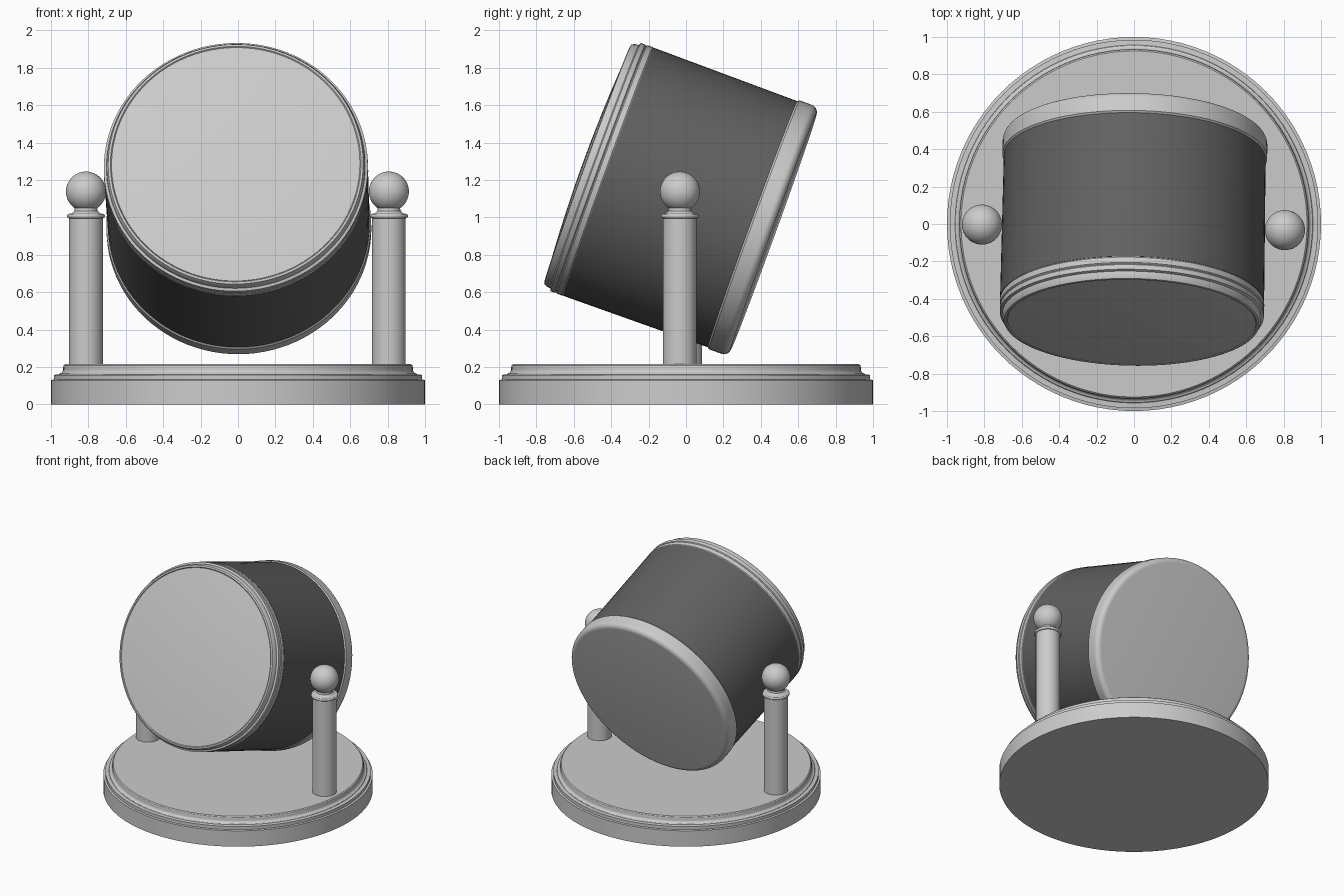
import bpy, bmesh
from math import radians, sin, cos, pi
from mathutils import Matrix, Vector

if "Cube" in bpy.data.objects:
    bpy.data.objects.remove(bpy.data.objects["Cube"])

SEG = 96
TILT = radians(20)

# whole upper assembly is turned very slightly on the base
TURN = Matrix.Translation((-0.003, -0.018, 0)) @ Matrix.Rotation(radians(-1.05), 4, 'Z')


def lathe(name, profile, matrix=Matrix.Identity(4), seg=SEG):
    """Spin a list of (radius, height) points around z."""
    bm = bmesh.new()
    rings = []
    for r, z in profile:
        if r == 0:
            rings.append([bm.verts.new((0, 0, z))])
        else:
            rings.append([bm.verts.new((r * cos(2 * pi * i / seg), r * sin(2 * pi * i / seg), z))
                          for i in range(seg)])
    for a, b in zip(rings, rings[1:]):
        for i in range(seg):
            j = (i + 1) % seg
            if len(a) == 1:
                bm.faces.new((a[0], b[j], b[i]))
            elif len(b) == 1:
                bm.faces.new((a[i], a[j], b[0]))
            else:
                bm.faces.new((a[i], a[j], b[j], b[i]))
    bmesh.ops.recalc_face_normals(bm, faces=bm.faces)
    mesh = bpy.data.meshes.new(name)
    bm.to_mesh(mesh)
    bm.free()
    ob = bpy.data.objects.new(name, mesh)
    bpy.context.collection.objects.link(ob)
    ob.matrix_world = matrix
    bpy.ops.object.select_all(action='DESELECT')
    ob.select_set(True)
    bpy.context.view_layer.objects.active = ob
    bpy.ops.object.shade_smooth_by_angle(angle=radians(30))
    return ob


def arc(cr, cz, radius, a0, a1, n):
    """Profile points on a circular arc, angles in degrees."""
    return [(max(0, cr + radius * cos(radians(a0 + (a1 - a0) * k / n))),
             cz + radius * sin(radians(a0 + (a1 - a0) * k / n))) for k in range(n + 1)]


# stepped round base with a cove moulding
lathe("base", [(0, 0), (1.0, 0), (1.0, 0.13), (0.985, 0.133), (0.985, 0.158), (0.957, 0.16)]
      + arc(0.957, 0.187, 0.022, -100, -180, 5)
      + [(0.935, 0.198), (0.932, 0.209), (0.925, 0.215), (0.915, 0.215), (0, 0.215)])

# two side posts with collar and ball top
for side, x in (("left", -0.81), ("right", 0.81)):
    place = TURN @ Matrix.Translation((x, 0, 0))
    lathe(side + "_post", [(0, 0.2), (0.09, 0.2), (0.09, 0.995)]
          + arc(0.09, 1.007, 0.012, -90, 90, 6)
          + [(0.075, 1.022), (0.062, 1.034), (0.06, 1.05), (0, 1.05)], place, 48)
    ball = [(0, 1.03)] + arc(0, 1.138, 0.107, -84, 84, 22) + [(0, 1.245)]
    lathe(side + "_post_ball", ball, place, 48)

# tilted drum: local z runs along the axis from the front to the back
drum = (TURN @ Matrix.Translation((0, 0.018 + 1.027 * sin(TILT), 1.027 * cos(TILT)))
        @ Matrix.Rotation(-pi / 2 - TILT, 4, 'X'))

body = lathe("drum_body", [(0, -0.815), (0.706, -0.815), (0.70, 0.01), (0, 0.01)], drum)
dark = bpy.data.materials.new("dark_grey")
dark.diffuse_color = (0.12, 0.12, 0.12, 1)
dark.use_nodes = True
dark.node_tree.nodes["Principled BSDF"].inputs["Base Color"].default_value = dark.diffuse_color
body.data.materials.append(dark)

# front bezel of stacked bands
lathe("front_bezel", [(0, -0.81), (0.70, -0.81), (0.707, -0.82), (0.707, -0.85), (0.70, -0.856),
                      (0.706, -0.862), (0.706, -0.888), (0.692, -0.894), (0.69, -0.915),
                      (0.682, -0.932), (0.67, -0.935), (0.664, -0.928), (0, -0.928)], drum)

# shallow domed front cover
lathe("front_cover", [(0, -0.92), (0.664, -0.92)]
      + [(0.664 * k / 8, -0.932 - 0.027 * (1 - (k / 8) ** 2)) for k in range(8, -1, -1)], drum)

# rounded back cap
lathe("back_cap", [(0, 0.005), (0.70, 0.005), (0.708, 0.015)]
      + arc(0.668, 0.085, 0.04, 0, 90, 8) + [(0, 0.125)], drum)
